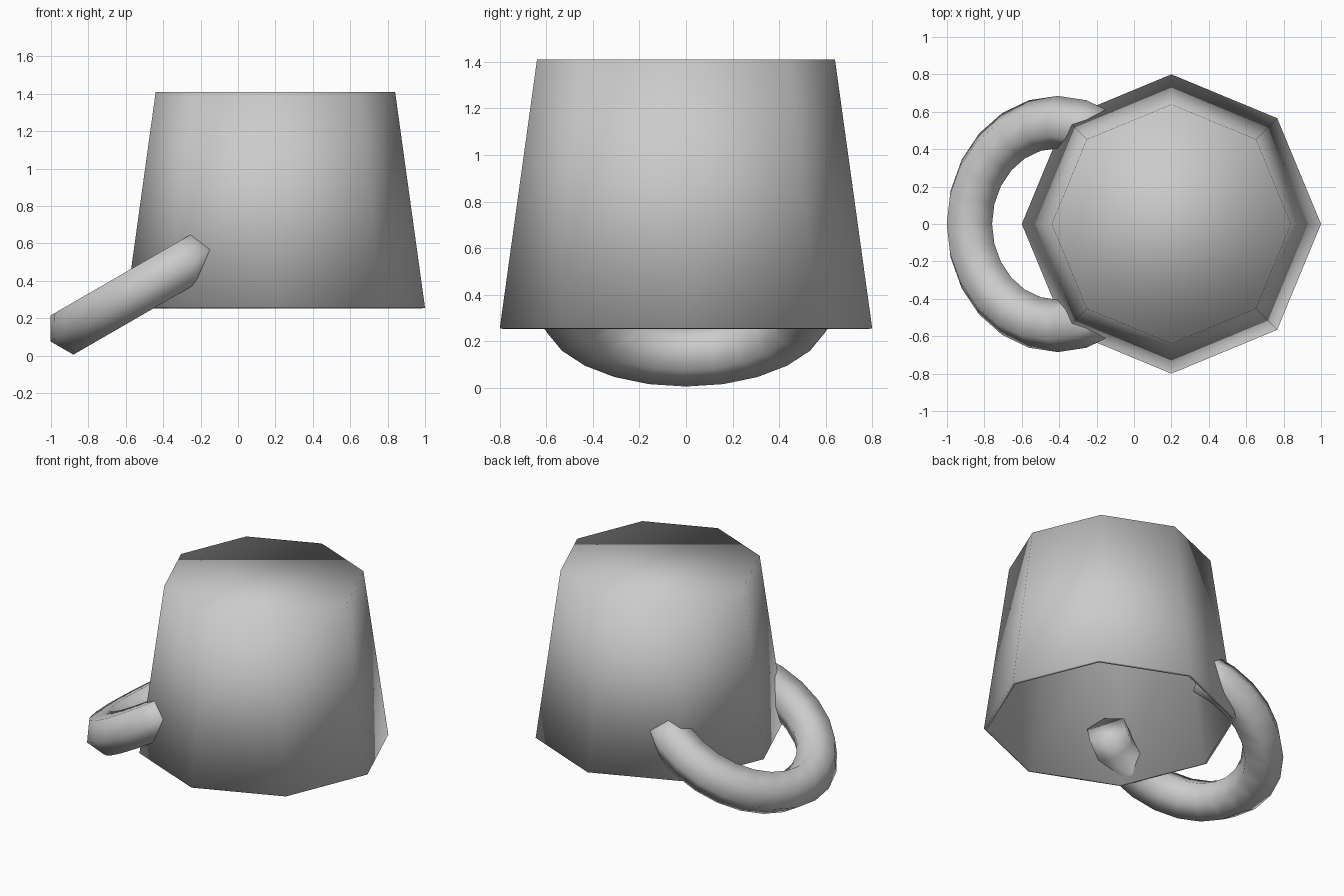
import bpy, bmesh
from math import radians, cos, sin
from mathutils import Matrix, Vector

if "Cube" in bpy.data.objects:
    bpy.data.objects.remove(bpy.data.objects["Cube"])


def add_object(name, bm):
    bmesh.ops.recalc_face_normals(bm, faces=bm.faces)
    for f in bm.faces:
        f.smooth = True
    mesh = bpy.data.meshes.new(name)
    bm.to_mesh(mesh)
    bm.free()
    obj = bpy.data.objects.new(name, mesh)
    bpy.context.collection.objects.link(obj)
    return obj


# Upside-down eight-sided cup, open at the bottom
Z0, Z1 = 0.255, 1.41
bm = bmesh.new()
bmesh.ops.create_cone(bm, cap_ends=True, segments=8, radius1=0.8, radius2=0.64,
                      depth=Z1 - Z0,
                      matrix=Matrix.Translation((0.2, 0, (Z0 + Z1) / 2)))
bmesh.ops.recalc_face_normals(bm, faces=bm.faces)
bottom = [f for f in bm.faces if f.normal.z < -0.9]
bmesh.ops.delete(bm, geom=bottom, context='FACES_ONLY')
cup = add_object("cup_body", bm)
# keep the shell's outside facing outward so the wall thickens inward
if max(cup.data.polygons, key=lambda p: p.center.z).normal.z < 0:
    cup.data.flip_normals()
wall = cup.modifiers.new("wall", 'SOLIDIFY')
wall.thickness = 0.02
wall.offset = -1
wall.use_even_offset = True

# Handle: 240 degree arc of a hexagonal tube, tilted, ends inside the cup
R, r = 0.545, 0.14
tilt = Matrix.Translation((-0.408, 0, 0.4175)) @ Matrix.Rotation(radians(-30), 4, 'Y')
bm = bmesh.new()
rings = []
for i in range(17):
    a = radians(60 + 15 * i)
    ring = []
    for j in range(6):
        b = radians(60 * j)
        d = R + r * cos(b)
        ring.append(bm.verts.new(tilt @ Vector((d * cos(a), d * sin(a), r * sin(b)))))
    rings.append(ring)
for p, q in zip(rings, rings[1:]):
    for j in range(6):
        k = (j + 1) % 6
        bm.faces.new((p[j], p[k], q[k], q[j]))
bm.faces.new(rings[0])
bm.faces.new(rings[-1])
add_object("handle", bm)
